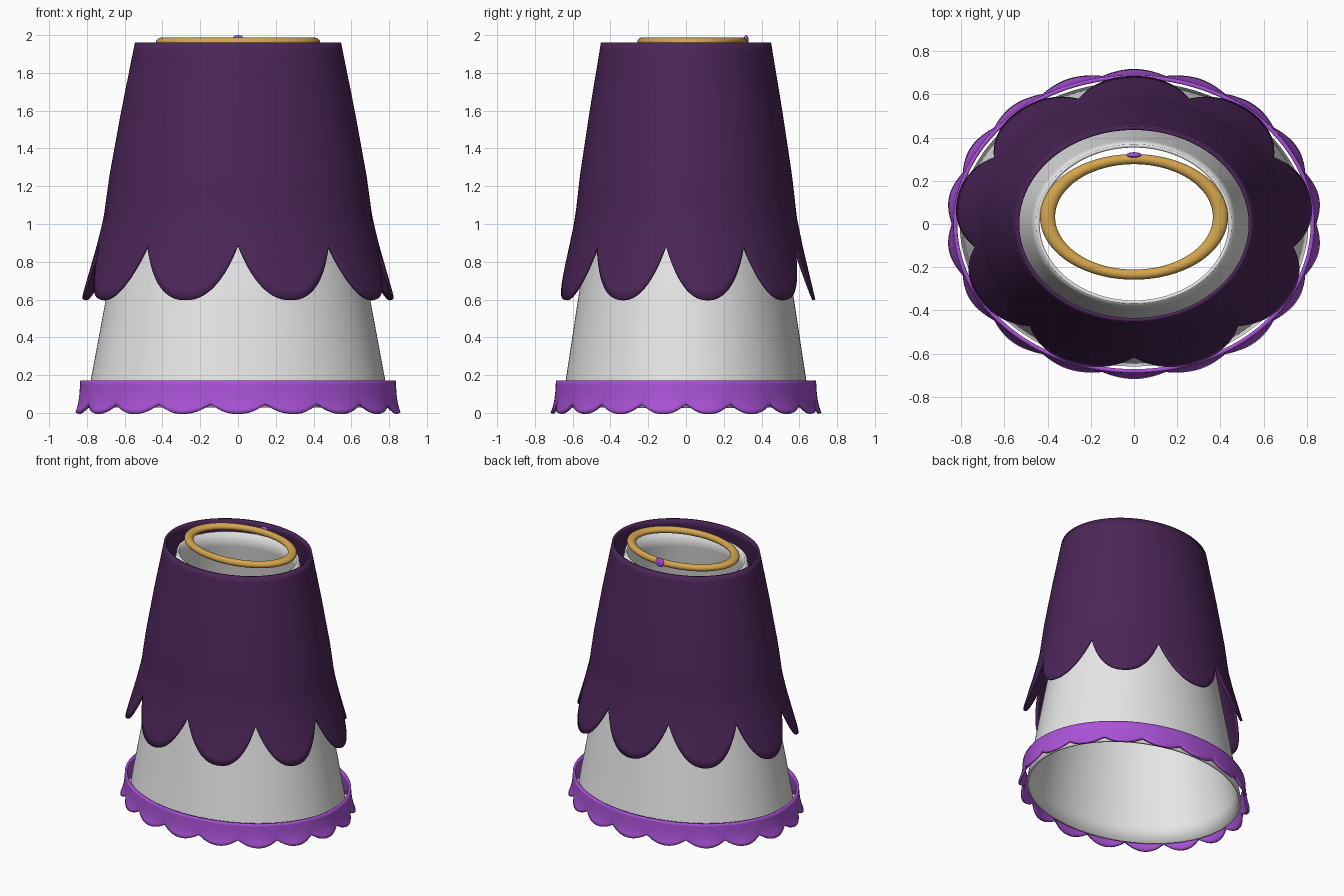
import bpy, bmesh, math

if "Cube" in bpy.data.objects:
    bpy.data.objects.remove(bpy.data.objects["Cube"])

RATIO = 0.825  # depth / width of every oval section


def material(name, rgb):
    m = bpy.data.materials.new(name)
    m.diffuse_color = (*rgb, 1)
    m.use_nodes = True
    m.node_tree.nodes["Principled BSDF"].inputs["Base Color"].default_value = m.diffuse_color
    return m


DARK = material("dark_purple", (0.072, 0.019, 0.098))
VIOLET = material("bright_violet", (0.40, 0.085, 0.68))
WHITE = material("white", (0.80, 0.80, 0.80))
GOLD = material("gold", (0.66, 0.38, 0.075))


def lerp_profile(pts, z):
    """Radius at height z from (z, radius) points listed top to bottom."""
    for (z0, r0), (z1, r1) in zip(pts, pts[1:]):
        if z >= z1:
            break
    return r0 + (r1 - r0) * (z0 - z) / (z0 - z1)


def finish(obj, mat):
    obj.data.materials.append(mat)
    bpy.ops.object.select_all(action='DESELECT')
    bpy.context.view_layer.objects.active = obj
    obj.select_set(True)
    bpy.ops.object.shade_smooth_by_angle(angle=math.radians(40))
    return obj


def shell(name, top, bottom, radius, segs, rows, thick, mat, ratio=RATIO):
    """Open oval tube: bottom(a) is the hem height, radius(a, z, t) the width."""
    bm = bmesh.new()
    rings = []
    for i in range(rows + 1):
        t = i / rows
        ring = []
        for j in range(segs):
            a = 2 * math.pi * j / segs - math.pi / 2
            z = top + (bottom(a) - top) * t
            r = radius(a, z, t)
            ring.append(bm.verts.new((r * math.cos(a), r * ratio * math.sin(a), z)))
        rings.append(ring)
    for up, low in zip(rings, rings[1:]):
        for j in range(segs):
            k = (j + 1) % segs
            bm.faces.new((up[j], low[j], low[k], up[k]))
    me = bpy.data.meshes.new(name)
    bm.to_mesh(me)
    bm.free()
    obj = bpy.data.objects.new(name, me)
    bpy.context.collection.objects.link(obj)
    finish(obj, mat)
    s = obj.modifiers.new("thickness", 'SOLIDIFY')
    s.thickness = thick
    s.offset = -1
    return obj


# White underskirt, a plain straight tapered tube
UNDER = [(1.90, 0.452), (0.60, 0.70), (0.03, 0.806)]
shell("underskirt", 1.90, lambda a: 0.03,
      lambda a, z, t: lerp_profile(UNDER, z), 144, 16, 0.016, WHITE, 0.817)

# Overskirt with nine flared petals, a notch at the front
OVER = [(1.96, 0.546), (1.60, 0.618), (1.26, 0.680), (1.03, 0.712),
        (0.87, 0.752), (0.60, 0.830)]


def petal_hem(a):
    u = ((a + math.pi / 2) / (2 * math.pi / 9)) % 1 * 2 - 1
    return 0.60 + 0.285 * abs(u) ** 2.3


shell("petal_overskirt", 1.96, petal_hem,
      lambda a, z, t: lerp_profile(OVER, z), 216, 28, 0.016, DARK)


# Hem band with eighteen scallops that puff outward
def scallop(a):
    return abs(math.cos((a + math.pi / 2) * 9))


shell("scalloped_hem_band", 0.172, lambda a: 0.045 * (1 - scallop(a)) ** 1.2,
      lambda a, z, t: 0.835 + 0.008 * t + 0.026 * t ** 3 * scallop(a),
      216, 8, 0.018, VIOLET)

# Gold waist ring, an oval torus
bpy.ops.mesh.primitive_torus_add(major_radius=0.40, minor_radius=0.035,
                                 major_segments=72, minor_segments=16,
                                 location=(0, 0.033, 1.963))
ring = bpy.context.object
ring.name = "waist_ring"
ring.scale = (1, 0.668, 0.7)
finish(ring, GOLD)

# Small bead at the back of the ring
bpy.ops.mesh.primitive_uv_sphere_add(segments=24, ring_count=12, radius=1,
                                     location=(0, 0.318, 1.966))
bead = bpy.context.object
bead.name = "back_bead"
bead.scale = (0.037, 0.014, 0.034)
finish(bead, VIOLET)
